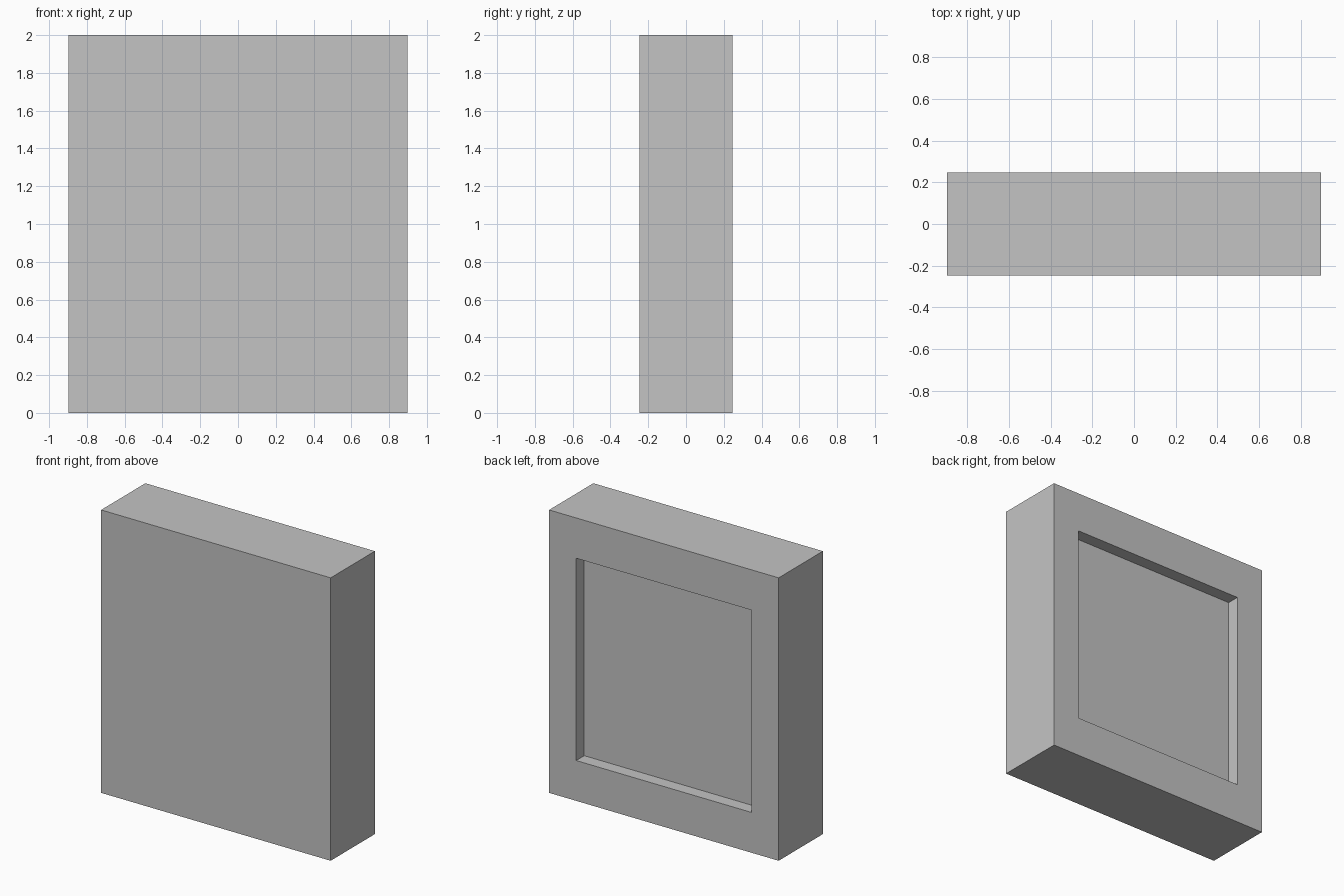
import bpy
import bmesh
from mathutils import Vector

default = bpy.data.objects.get("Cube")
if default:
    bpy.data.objects.remove(default, do_unlink=True)

WIDTH, DEPTH, HEIGHT = 1.795, 0.494, 2.0
RECESS_WIDTH, RECESS_HEIGHT, RECESS_DEPTH = 1.372, 1.43, 0.09

# Single grey material
grey = bpy.data.materials.new("plain_grey")
grey.use_nodes = True
colour = (0.55, 0.55, 0.55, 1)
grey.diffuse_color = colour
grey.node_tree.nodes["Principled BSDF"].inputs["Base Color"].default_value = colour

# Block body
bm = bmesh.new()
bmesh.ops.create_cube(bm, size=1)
bmesh.ops.scale(bm, vec=(WIDTH, DEPTH, HEIGHT), verts=bm.verts)

# Rectangular recess in the back: inset the face, size it, push it in
back = max(bm.faces, key=lambda f: f.calc_center_median().y)
bmesh.ops.inset_region(bm, faces=[back], thickness=0.2)
for v in back.verts:
    v.co.x = RECESS_WIDTH / 2 if v.co.x > 0 else -RECESS_WIDTH / 2
    v.co.z = RECESS_HEIGHT / 2 if v.co.z > 0 else -RECESS_HEIGHT / 2
floor = bmesh.ops.extrude_discrete_faces(bm, faces=[back])["faces"][0]
bmesh.ops.translate(bm, vec=Vector((0, -RECESS_DEPTH, 0)), verts=floor.verts)

# Stand the block on the ground
bmesh.ops.translate(bm, vec=Vector((0, 0, HEIGHT / 2)), verts=bm.verts)
bmesh.ops.recalc_face_normals(bm, faces=bm.faces)

mesh = bpy.data.meshes.new("recessed_block")
bm.to_mesh(mesh)
bm.free()
mesh.materials.append(grey)
block = bpy.data.objects.new("recessed_block", mesh)
bpy.context.collection.objects.link(block)
